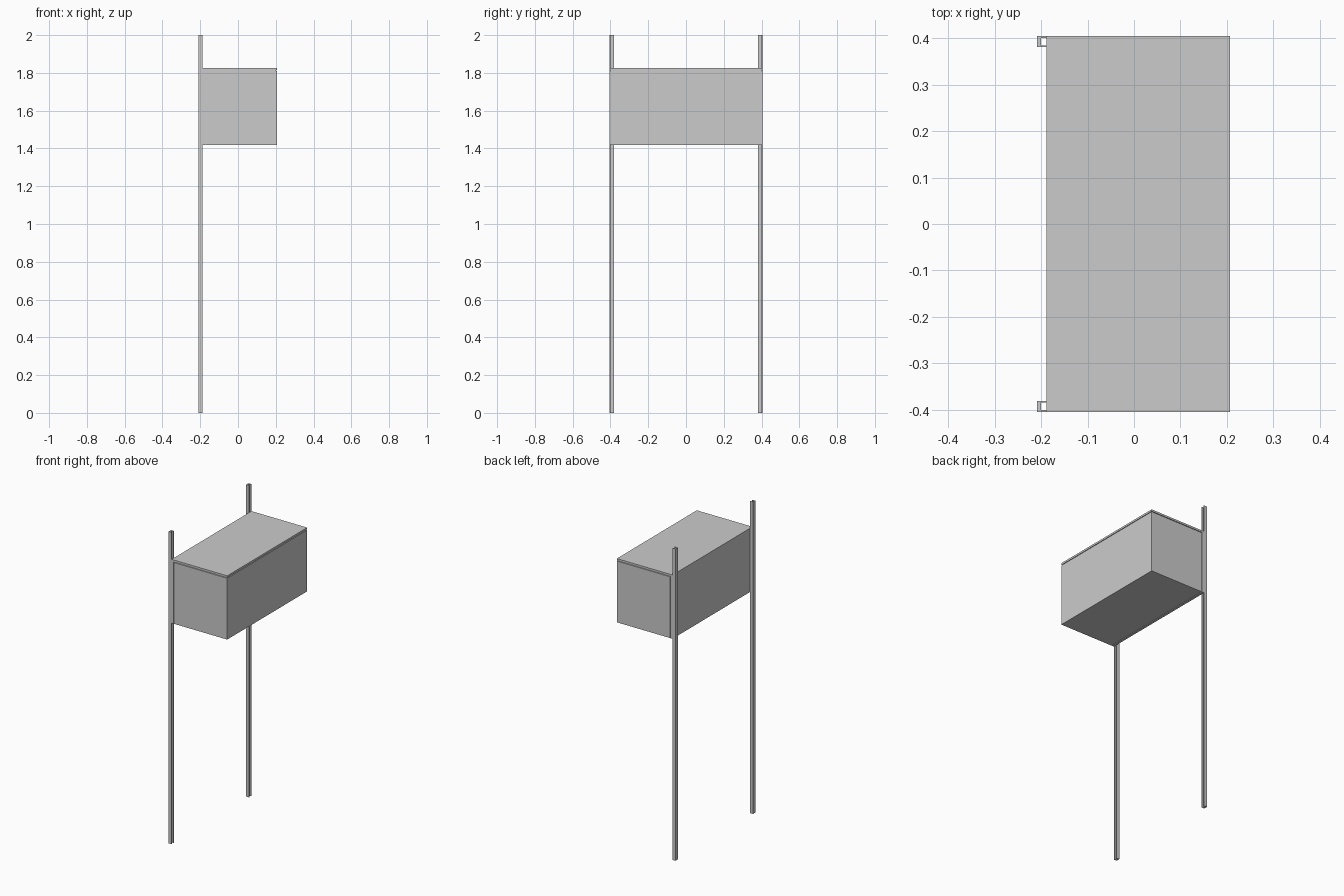
import bpy, bmesh

if "Cube" in bpy.data.objects:
    bpy.data.objects.remove(bpy.data.objects["Cube"])


def box(name, x0, x1, y0, y1, z0, z1):
    bm = bmesh.new()
    bmesh.ops.create_cube(bm, size=1)
    for v in bm.verts:
        v.co = (x1 if v.co.x > 0 else x0, y1 if v.co.y > 0 else y0, z1 if v.co.z > 0 else z0)
    return finish(name, bm)


def extrude(name, pts, axis, a, b):
    # extrude a closed 2D profile along z (plan) or y (side)
    bm = bmesh.new()
    place = (lambda p: (p[0], p[1], a)) if axis == "z" else (lambda p: (p[0], a, p[1]))
    face = bm.faces.new([bm.verts.new(place(p)) for p in pts])
    ext = bmesh.ops.extrude_face_region(bm, geom=[face])["geom"]
    vec = (0, 0, b - a) if axis == "z" else (0, b - a, 0)
    bmesh.ops.translate(bm, vec=vec, verts=[g for g in ext if isinstance(g, bmesh.types.BMVert)])
    return finish(name, bm)


def finish(name, bm):
    bmesh.ops.recalc_face_normals(bm, faces=bm.faces)
    me = bpy.data.meshes.new(name)
    bm.to_mesh(me)
    bm.free()
    ob = bpy.data.objects.new(name, me)
    bpy.context.collection.objects.link(ob)
    return ob


XB, XF, Y = -0.188, 0.207, 0.405
Z0, Z1 = 1.418, 1.827

# U-channel posts, open towards the cabinet
for side, s in (("left", -1), ("right", 1)):
    o, i, t = s * Y, s * (Y - 0.024), s * 0.004
    extrude(side + "_post", [(-0.209, o), (XB, o), (XB, o - t), (-0.2, o - t),
                             (-0.2, i + t), (XB, i + t), (XB, i), (-0.209, i)], "z", 0, 2)

# back panel and lid in one bent piece
extrude("back_and_lid", [(XB, Z0), (-0.173, Z0), (-0.173, 1.815), (XF, 1.815),
                         (XF, Z1), (XB, Z1)], "y", -Y, Y)

# cabinet body, with a narrow shadow gap to the lid and back
box("cabinet_body", -0.169, XF, -Y, Y, Z0, 1.811)
box("gap_filler", -0.174, XF - 0.006, -Y + 0.006, Y - 0.006, Z0 + 0.004, 1.816)
